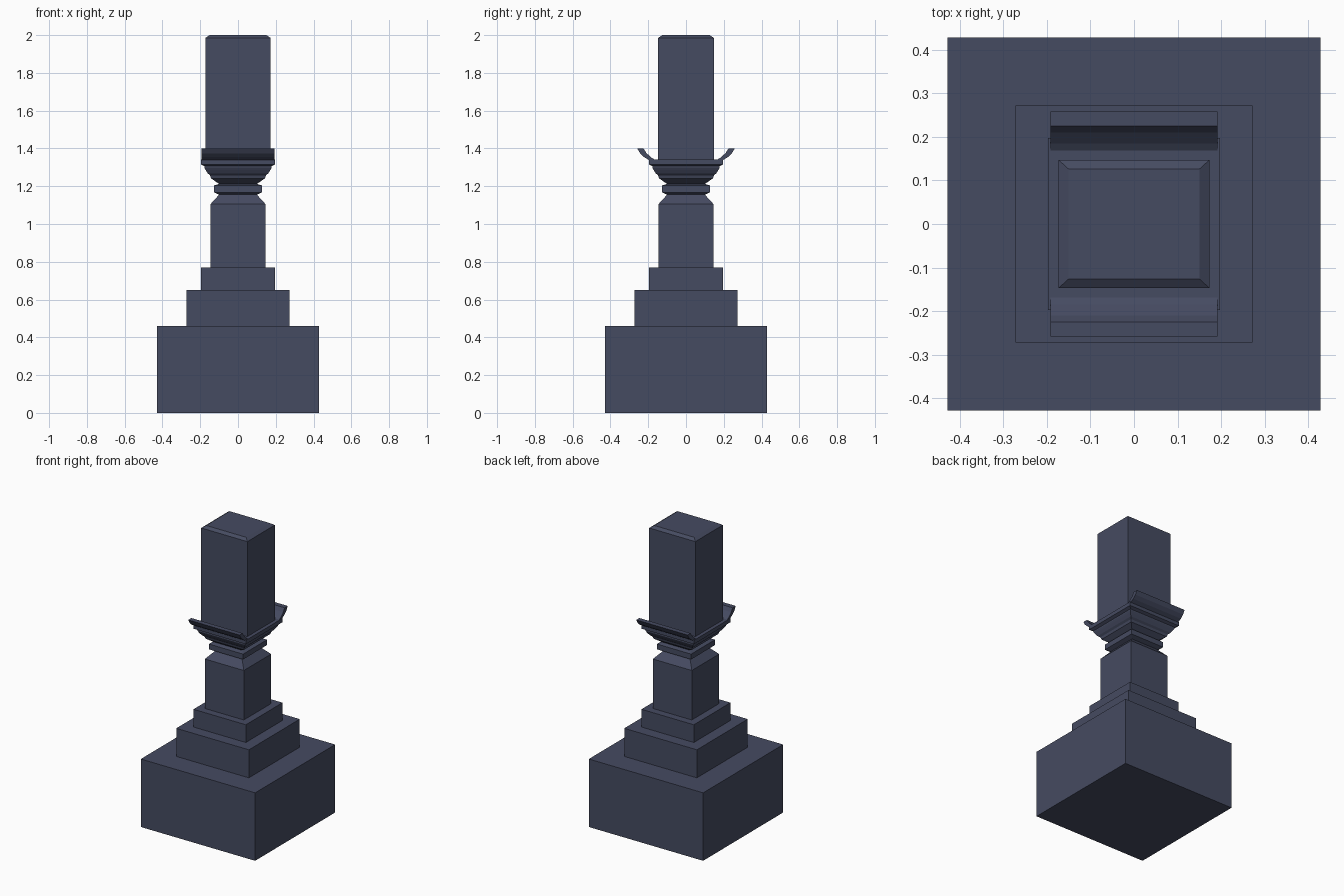
import bpy, bmesh

if "Cube" in bpy.data.objects:
    bpy.data.objects.remove(bpy.data.objects["Cube"])


def finish(name, bm):
    bmesh.ops.recalc_face_normals(bm, faces=bm.faces)
    mesh = bpy.data.meshes.new(name)
    bm.to_mesh(mesh)
    bm.free()
    mesh.materials.append(stone)
    obj = bpy.data.objects.new(name, mesh)
    bpy.context.collection.objects.link(obj)
    return obj


def stack(name, rings):
    """Closed solid through rectangular rings (half_x, half_y, z)."""
    bm = bmesh.new()
    loops = [[bm.verts.new((sx * hx, sy * hy, z))
              for sx, sy in ((-1, -1), (1, -1), (1, 1), (-1, 1))]
             for hx, hy, z in rings]
    for a, b in zip(loops, loops[1:]):
        for i in range(4):
            j = (i + 1) % 4
            bm.faces.new((a[i], a[j], b[j], b[i]))
    bm.faces.new(loops[0][::-1])
    bm.faces.new(loops[-1])
    return finish(name, bm)


def square_stack(name, profile):
    return stack(name, [(h, h, z) for h, z in profile])


def extrude_x(name, profile, half_x, side):
    """Extrude a (y, z) outline along x, on the +y or -y side."""
    bm = bmesh.new()
    face = bm.faces.new([bm.verts.new((-half_x, side * y, z)) for y, z in profile])
    ext = bmesh.ops.extrude_face_region(bm, geom=[face])
    verts = [g for g in ext["geom"] if isinstance(g, bmesh.types.BMVert)]
    bmesh.ops.translate(bm, verts=verts, vec=(2 * half_x, 0, 0))
    return finish(name, bm)


stone = bpy.data.materials.new("dark_stone")
stone.diffuse_color = (0.06, 0.07, 0.12, 1)
stone.use_nodes = True
stone.node_tree.nodes["Principled BSDF"].inputs["Base Color"].default_value = stone.diffuse_color

# Stepped pedestal
for name, half, z0, z1 in (("plinth", 0.428, 0, 0.46),
                           ("middle_step", 0.272, 0.46, 0.65),
                           ("upper_step", 0.196, 0.65, 0.77)):
    square_stack(name, [(half, z0), (half, z1)])

# Lower shaft with tapered shoulder
square_stack("lower_shaft", [(0.146, 0.77), (0.146, 1.105), (0.10, 1.155)])

# Collar ring
square_stack("collar", [(0.10, 1.155), (0.128, 1.168), (0.128, 1.204), (0.10, 1.212)])

# Moulded capital
square_stack("capital", [(0.10, 1.212), (0.143, 1.242), (0.148, 1.258),
                         (0.16, 1.268), (0.172, 1.287), (0.178, 1.298),
                         (0.178, 1.306), (0.197, 1.316), (0.197, 1.342)])

# Upturned curved lips at front and back
lip = [(0.165, 1.340), (0.185, 1.353), (0.21, 1.376), (0.225, 1.400),
       (0.258, 1.400), (0.243, 1.374), (0.222, 1.354), (0.195, 1.338)]
for name, side in (("front_lip", -1), ("back_lip", 1)):
    extrude_x(name, lip, 0.192, side)

# Upper shaft with chamfered top
stack("upper_shaft", [(0.173, 0.147, 1.342), (0.173, 0.147, 1.985), (0.15, 0.126, 2.0)])
